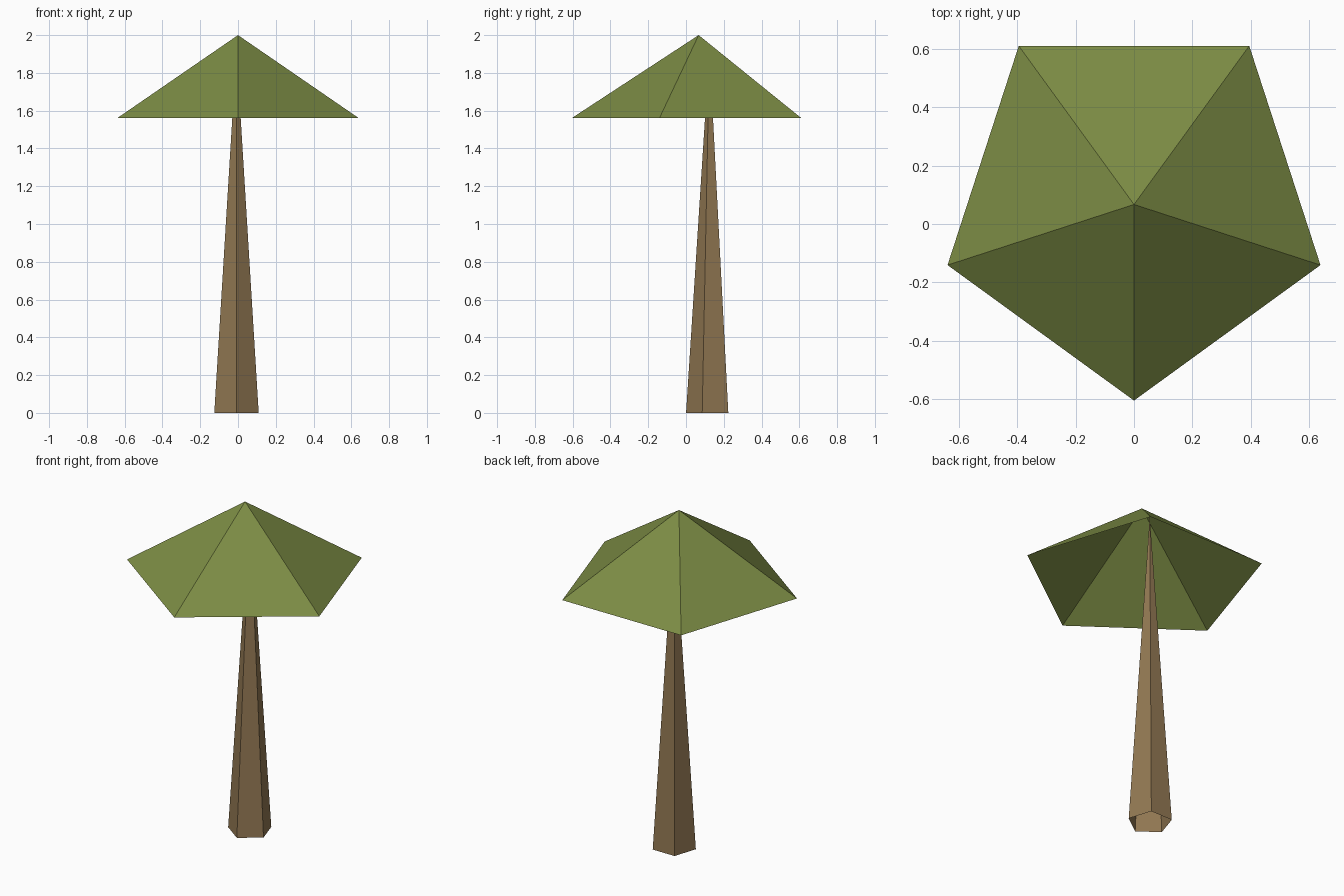
import bpy
import math

cube = bpy.data.objects.get("Cube")
if cube:
    bpy.data.objects.remove(cube, do_unlink=True)


def make_material(name, color):
    mat = bpy.data.materials.new(name)
    mat.use_nodes = True
    mat.diffuse_color = (*color, 1)
    bsdf = mat.node_tree.nodes["Principled BSDF"]
    bsdf.inputs["Base Color"].default_value = (*color, 1)
    return mat


def open_cone(name, x, y, bottom, top, radius, mat):
    """Five-sided cone without a base, one corner pointing to the front."""
    bpy.ops.mesh.primitive_cone_add(
        vertices=5, radius1=radius, radius2=0, depth=top - bottom,
        end_fill_type='NOTHING', location=(x, y, (bottom + top) / 2))
    obj = bpy.context.object
    obj.name = obj.data.name = name
    # Turn the mesh so that a corner lies at -y
    first = min(obj.data.vertices, key=lambda v: (round(v.co.z, 3), v.index))
    obj.rotation_euler.z = -math.pi / 2 - math.atan2(first.co.y, first.co.x)
    obj.data.materials.append(mat)
    return obj


leaf_green = make_material("leaf green", (0.20, 0.26, 0.058))
bark_brown = make_material("bark brown", (0.29, 0.19, 0.087))

# Tapering trunk, slightly off centre, ending just under the canopy tip
open_cone("trunk", -0.008, 0.124, 0, 1.925, 0.1236, bark_brown)

# Umbrella-shaped canopy, open below
open_cone("canopy", 0, 0.067, 1.56, 2, 0.673, leaf_green)
